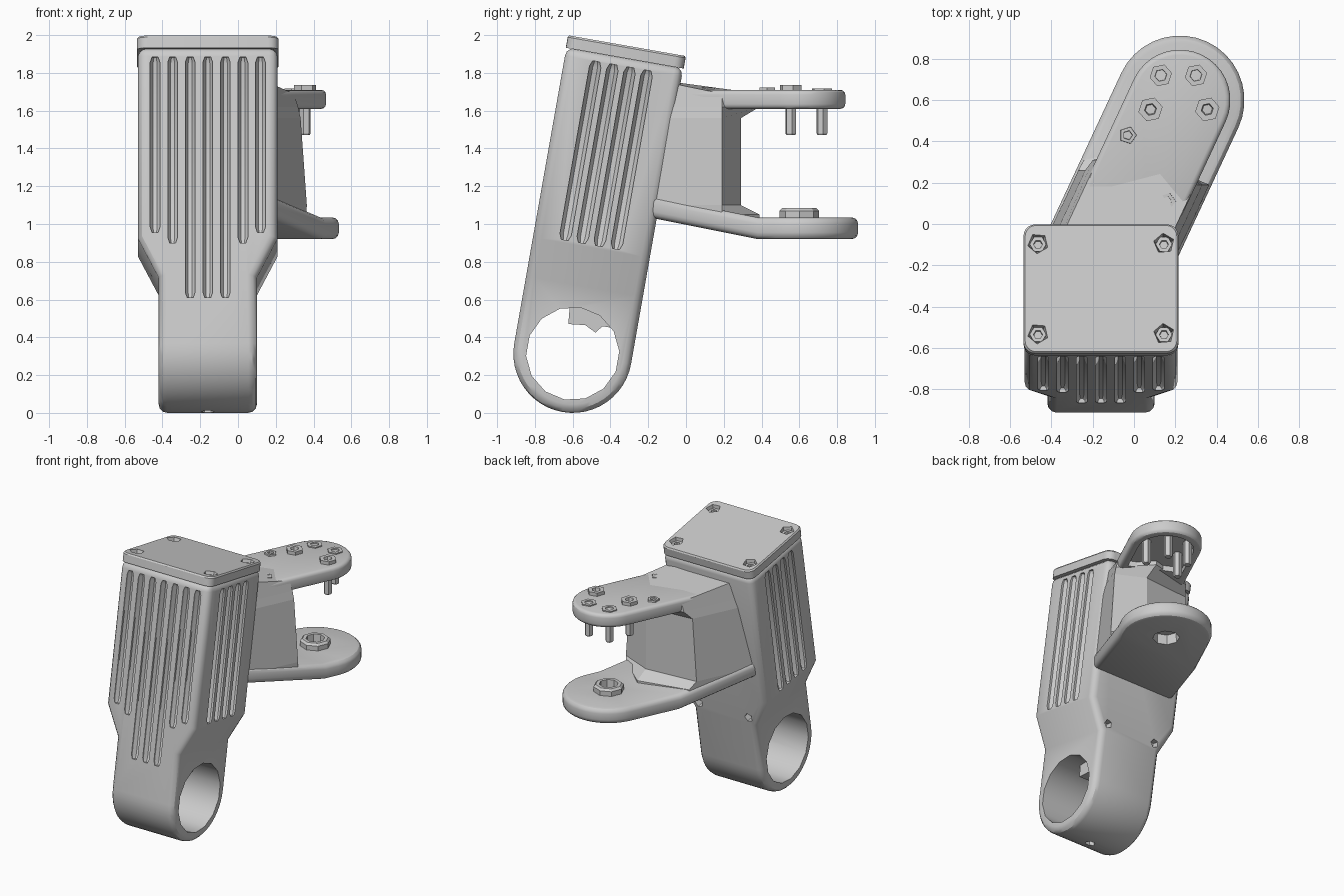
import bpy, bmesh, math
from math import sin, cos, pi, radians
from mathutils import Matrix, Vector

cube = bpy.data.objects.get("Cube")
if cube:
    bpy.data.objects.remove(cube, do_unlink=True)

grey = bpy.data.materials.new("plain grey")
grey.use_nodes = True
COLOUR = (0.6, 0.6, 0.6, 1)
grey.diffuse_color = COLOUR
grey.node_tree.nodes["Principled BSDF"].inputs["Base Color"].default_value = COLOUR

# Leaning frame of the body: origin at the clamp ring centre, local z up the body
BODY = Matrix.Translation((-0.16, -0.6, 0.314)) @ Matrix.Rotation(radians(-10), 4, 'X')


def loft(bm, rings):
    """Skin a stack of equal rings and cap both ends."""
    rows = [[bm.verts.new(p) for p in ring] for ring in rings]
    count = len(rows[0])
    for a, b in zip(rows, rows[1:]):
        for i in range(count):
            j = (i + 1) % count
            bm.faces.new((a[i], a[j], b[j], b[i]))
    bm.faces.new(rows[0])
    bm.faces.new(rows[-1])


def lathe(bm, profile, sides, place=Matrix(), turn=0.0):
    """Many-sided turned shape along local z from (radius, z) pairs."""
    angles = [turn + 2 * pi * i / sides for i in range(sides)]
    loft(bm, [[place @ Vector((r * cos(a), r * sin(a), z)) for a in angles]
              for r, z in profile])


def finish(name, bm, place=Matrix()):
    bmesh.ops.recalc_face_normals(bm, faces=bm.faces)
    mesh = bpy.data.meshes.new(name)
    bm.to_mesh(mesh)
    bm.free()
    mesh.transform(place)
    mesh.materials.append(grey)
    obj = bpy.data.objects.new(name, mesh)
    bpy.context.collection.objects.link(obj)
    return obj


def bake(obj):
    bpy.context.view_layer.update()
    graph = bpy.context.evaluated_depsgraph_get()
    mesh = bpy.data.meshes.new_from_object(obj.evaluated_get(graph))
    obj.modifiers.clear()
    obj.data = mesh


def combine(obj, other, operation):
    mod = obj.modifiers.new("cut", 'BOOLEAN')
    mod.operation, mod.solver, mod.object = operation, 'EXACT', other
    bake(obj)
    bpy.data.objects.remove(other, do_unlink=True)


def bevel(obj, width, segments=3):
    mod = obj.modifiers.new("round", 'BEVEL')
    mod.width, mod.segments = width, segments
    mod.limit_method, mod.angle_limit = 'ANGLE', radians(38)
    mod.use_clamp_overlap = False
    bake(obj)


def smooth(obj, angle=30):
    for poly in obj.data.polygons:
        poly.use_smooth = True
    obj.data.set_sharp_from_angle(angle=radians(angle))


# Body: side profile crossed with the stepped front outline
arc = [pi + pi * i / 24 for i in range(25)]
side = [(0.314 * cos(a), 0.314 * sin(a)) for a in arc] + [(0.314, 1.592), (-0.314, 1.592)]
bm = bmesh.new()
loft(bm, [[(x, v, u) for v, u in side] for x in (-0.6, 0.6)])
body = finish("body", bm)
half = [(0.26, -0.5), (0.26, 0.36), (0.37, 0.57), (0.37, 1.8)]
front = half + [(-x, u) for x, u in reversed(half)]
bm = bmesh.new()
loft(bm, [[(x, v, u) for x, u in front] for v in (-0.6, 0.6)])
combine(body, finish("front_outline", bm), 'INTERSECT')
bevel(body, 0.045)

# Cooling grooves, clamp hole and screw pockets
bm = bmesh.new()
lathe(bm, [(0.247, -0.6), (0.247, 0.6)], 14, Matrix.Rotation(pi / 2, 4, 'Y'))


def groove(x, v, low, high, sx, sv):
    place = Matrix.Translation((x, v, 0)) @ Matrix.Diagonal((sx, sv, 1, 1))
    lathe(bm, [(0.6, low), (1, low + 0.03), (1, high - 0.03), (0.6, high)], 8, place, pi / 8)


for i in range(-3, 4):
    low = (0.245, 0.245, 0.54, 0.595)[abs(i)]
    groove(i * 0.093, -0.314, low, 1.54, 0.028, 0.04)
for s in (-1, 1):
    for k in range(4):
        groove(s * 0.37, -0.146 + k * 0.092, 0.585, 1.545, 0.04, 0.033)
    lathe(bm, [(0.032, -0.05), (0.032, 0.05)], 5,
          Matrix.Translation((s * 0.205, 0.314, 0.42)) @ Matrix.Rotation(pi / 2, 4, 'X'))
lathe(bm, [(0.035, -0.34), (0.035, -0.285)], 6)
combine(body, finish("groove_cutter", bm), 'DIFFERENCE')
body.data.transform(BODY)
smooth(body)

# Key inside the clamp ring
bm = bmesh.new()
key = [(-0.06, 0.26), (-0.05, 0.15), (0.04, 0.16), (0.1, 0.13), (0.13, 0.17), (0.18, 0.17), (0.18, 0.26)]
loft(bm, [[(x, v, u) for v, u in key] for x in (-0.12, 0.12)])
finish("clamp_key", bm, BODY)

# Lid with rounded corners and four sunken screws
bm = bmesh.new()
outline = []
for q, (sx, sv) in enumerate([(1, 1), (-1, 1), (-1, -1), (1, -1)]):
    for k in range(6):
        a = q * pi / 2 + k * pi / 10
        outline.append((sx * 0.32 + 0.055 * cos(a), sv * 0.262 + 0.055 * sin(a)))
loft(bm, [[(x * k, v * k, u) for x, v in outline]
          for k, u in ((1, 1.588), (1, 1.645), (0.98, 1.655))])
lid = finish("lid", bm)
cutter, screws = bmesh.new(), bmesh.new()
for sx in (-1, 1):
    for sv in (-1, 1):
        place = Matrix.Translation((sx * 0.305, sv * 0.222, 0))
        lathe(cutter, [(0.04, 1.612), (0.062, 1.7)], 5, place, sx * 0.4)
        lathe(screws, [(0.04, 1.6), (0.04, 1.632), (0.022, 1.632), (0.02, 1.615)], 6, place)
combine(lid, finish("lid_cutter", cutter), 'DIFFERENCE')
lid.data.transform(BODY)
smooth(lid)
finish("lid_screws", screws, BODY)

# Fork plan: n runs across the arms, t along them
S, C = sin(radians(25)), cos(radians(25))
MID, TIP = -0.052, 0.637


def plan(n, t):
    return (n * C + t * S, -n * S + t * C)


def edge(half_width, sign, y):
    n = MID + sign * half_width
    return plan(n, (y + n * S) / C)


def arm_outline(r):
    tip = [pi - pi * i / 18 for i in range(19)]
    return ([edge(r, -1, -0.2)] + [plan(MID + r * cos(a), TIP + r * sin(a)) for a in tip]
            + [edge(r, 1, -0.2)])


# Lower arm, rising toward the body
bm = bmesh.new()
loft(bm, [[(x, y, z) for x, y in arm_outline(0.313)] for z in (0.92, 1.035)])
bmesh.ops.bisect_plane(bm, geom=bm.verts[:] + bm.edges[:] + bm.faces[:],
                       plane_co=(0, 0.38, 0), plane_no=(0, 1, 0))
for v in bm.verts:
    v.co.z += max(0, 0.38 - v.co.y) * 0.2
lower = finish("lower_arm", bm)
bevel(lower, 0.035)
PIVOT = Matrix.Translation((0.22, 0.6, 0))
bm = bmesh.new()
lathe(bm, [(0.095, 0.85), (0.08, 1.2)], 8, PIVOT)
combine(lower, finish("pivot_cutter", bm), 'DIFFERENCE')
smooth(lower)
bm = bmesh.new()
lathe(bm, [(0.085, 0.99), (0.105, 1.02), (0.105, 1.07), (0.09, 1.085), (0.065, 1.085), (0.06, 1.01)], 8, PIVOT)
finish("pivot_nut", bm)

# Upper arm with a hollow underside
bm = bmesh.new()
loft(bm, [[(x, y, z) for x, y in arm_outline(0.245)] for z in (1.61, 1.71)])
upper = finish("upper_arm", bm)
bevel(upper, 0.025)
bm = bmesh.new()
hollow = [plan(MID + 0.19 * cos(pi * i / 12), TIP + 0.19 * sin(pi * i / 12)) for i in range(13)]
hollow += [plan(MID - 0.19, 0.36), plan(MID + 0.19, 0.36)]
loft(bm, [[(x, y, z) for x, y in hollow] for z in (1.55, 1.65)])
combine(upper, finish("hollow_cutter", bm), 'DIFFERENCE')
smooth(upper)

# Web joining the arms, flaring at both ends of the mouth
bm = bmesh.new()
rings = []
for z, r, flare, rise in ((1.0, 0.3, 0.1, 0.05), (1.05, 0.3, 0.1, 0), (1.1, 0.302, 0, 0),
                          (1.56, 0.272, 0, 0), (1.62, 0.26, 0.1, 0), (1.69, 0.24, 0.1, 0.08)):
    right, left = edge(r, 1, 0.19), edge(r, -1, 0.26 + flare * 0.5)
    ring = [(*edge(r, -1, -0.2), z + rise), (*edge(r, 1, -0.2), z + rise),
            (*right, z), (0.13, 0.29 + flare, z), (*left, z)]
    rings.append(ring)
loft(bm, rings)
finish("fork_web", bm)

# Bolts through the upper arm and small plate screws
bm = bmesh.new()
for x, y, head, top, sides in ((0.13, 0.72, 0.055, 1.718, 6), (0.3, 0.72, 0.055, 1.718, 6),
                               (0.08, 0.555, 0.06, 1.735, 6), (0.355, 0.555, 0.06, 1.735, 6)):
    lathe(bm, [(0.024, 1.47), (0.03, 1.48), (0.03, 1.68), (head, 1.68), (head, top),
               (0.03, top), (0.024, top - 0.03)], sides, Matrix.Translation((x, y, 0)), 0.2)
finish("pivot_bolts", bm)
bm = bmesh.new()
for x, y in ((-0.03, 0.43), (0.16, 0.11)):
    lathe(bm, [(0.045, 1.69), (0.042, 1.722), (0.024, 1.722), (0.02, 1.7)], 5, Matrix.Translation((x, y, 0)))
finish("plate_screws", bm)
